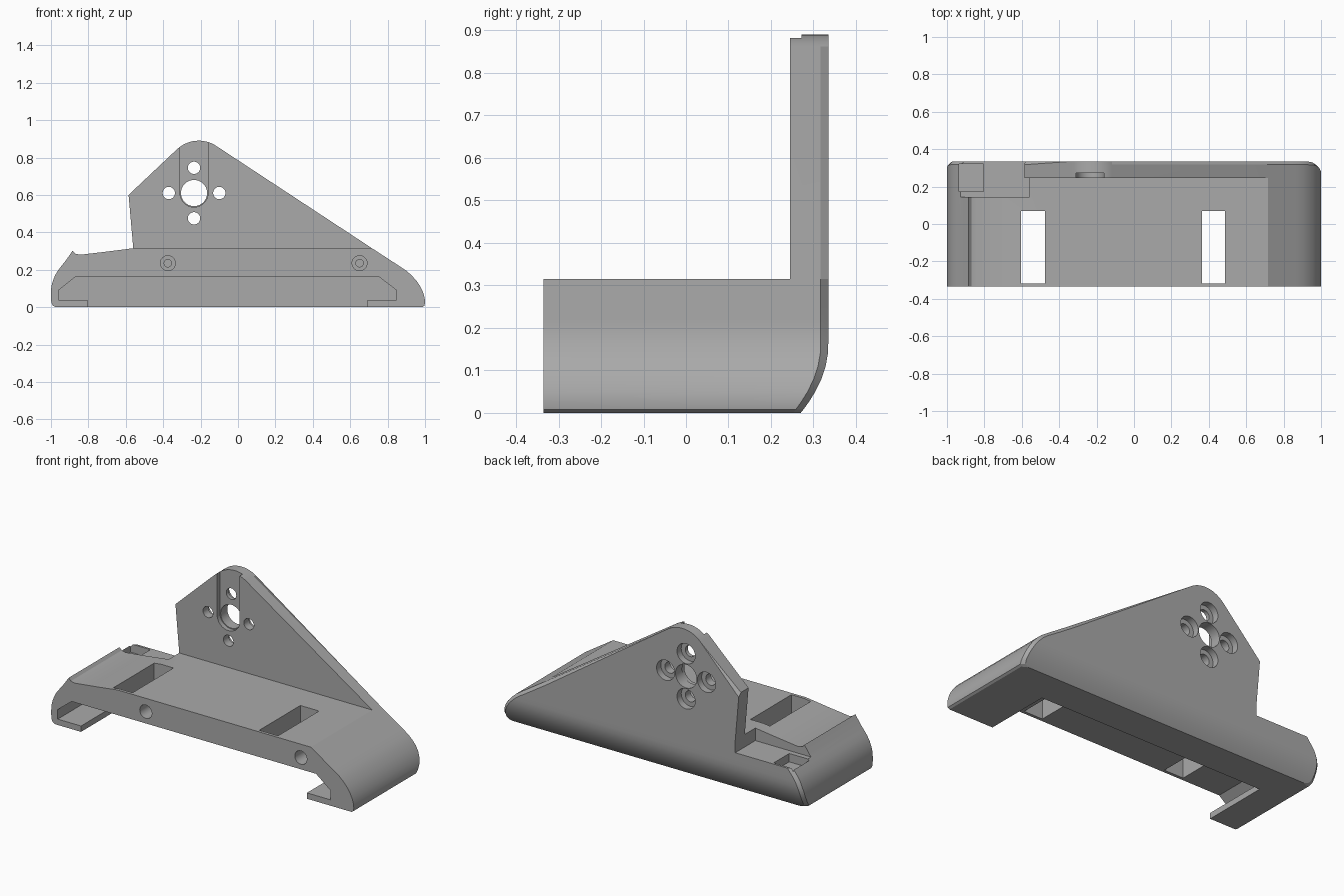
import bpy, bmesh, math

default = bpy.data.objects.get("Cube")
if default:
    bpy.data.objects.remove(default, do_unlink=True)

FRONT, BACK, WALL_FRONT = -0.335, 0.335, 0.245
DECK = 0.315
CHAMFER = 0.018
HUB_X, HUB_Z = -0.235, 0.61

grey = bpy.data.materials.new("plain grey")
grey.use_nodes = True
grey.diffuse_color = (0.4, 0.4, 0.4, 1)
grey.node_tree.nodes["Principled BSDF"].inputs["Base Color"].default_value = grey.diffuse_color


def make_object(name, bm):
    bmesh.ops.recalc_face_normals(bm, faces=bm.faces)
    mesh = bpy.data.meshes.new(name)
    bm.to_mesh(mesh)
    bm.free()
    mesh.materials.append(grey)
    obj = bpy.data.objects.new(name, mesh)
    bpy.context.collection.objects.link(obj)
    return obj


def loft(bm, rings):
    """Skin a stack of closed rings and cap both ends."""
    loops = [[bm.verts.new(p) for p in ring] for ring in rings]
    for low, high in zip(loops, loops[1:]):
        for i in range(len(low)):
            j = (i + 1) % len(low)
            bm.faces.new((low[i], low[j], high[j], high[i]))
    bm.faces.new(loops[0])
    bm.faces.new(loops[-1])


def prism(outline, y0, y1):
    """Extrude an (x, z) outline along y."""
    bm = bmesh.new()
    loft(bm, [[(x, y, z) for x, z in outline] for y in (y0, y1)])
    return bm


def box(x0, x1, z0, z1):
    return [(x0, z0), (x1, z0), (x1, z1), (x0, z1)]


def arc(x, z, radius, start=0, end=360, steps=40):
    count = steps if end - start == 360 else steps + 1
    angles = [math.radians(start + (end - start) * i / steps) for i in range(count)]
    return [(x + radius * math.cos(a), z + radius * math.sin(a)) for a in angles]


def combine(target, other, operation):
    mod = target.modifiers.new("combine", "BOOLEAN")
    mod.operation = operation
    mod.solver = "EXACT"
    mod.object = other
    bpy.context.view_layer.objects.active = target
    bpy.ops.object.modifier_apply(modifier=mod.name)
    bpy.data.objects.remove(other, do_unlink=True)


def cut(target, outline, y0, y1):
    cutter = make_object("cutter", prism(outline, y0, y1))
    cutter.hide_render = True
    combine(target, cutter, "DIFFERENCE")


# Base: horizontal sections (height, right end, left end), rounded under the back
sections = [
    (0, -0.975, 0.985), (0.008, -0.99, 0.997), (0.025, -0.998, 1), (0.05, -1, 0.998),
    (0.08, -1, 0.989), (0.11, -0.998, 0.975), (0.14, -0.99, 0.955), (0.17, -0.978, 0.928),
    (0.195, -0.963, 0.9), (0.22, -0.944, 0.862), (0.25, -0.92, 0.816), (DECK, -0.875, 0.716),
]


def inset(i, side):
    """Sideways width of the chamfer for the local slope of the end."""
    a, b = sections[max(i - 1, 0)], sections[min(i + 1, len(sections) - 1)]
    dx, dz = b[side] - a[side], b[0] - a[0]
    return CHAMFER * min(math.hypot(dx, dz) / dz, 2)


rings = []
for i, (z, xr, xl) in enumerate(sections):
    back = BACK - 0.065 * max(0, 1 - z / 0.16) ** 2
    rings.append([(xr, FRONT, z), (xl, FRONT, z), (xl, back - CHAMFER, z),
                  (xl - inset(i, 2), back, z), (xr + inset(i, 1), back, z),
                  (xr, back - CHAMFER, z)])
bm = bmesh.new()
loft(bm, rings)
body = make_object("bracket_body", bm)

# Dished top at the right end, leaving a low ridge
cut(body, [(-0.885, 0.4), (-0.885, 0.302), (-0.87, 0.286), (-0.845, 0.28), (-0.7, 0.297),
           (-0.56, DECK), (-0.56, 0.4)], -0.5, 0.5)

# Corner recess with a square pocket in its floor
cut(body, box(-1.1, -0.56, 0.24, 0.4), 0.145, 0.5)
cut(body, box(-0.935, -0.805, 0.19, 0.4), 0.175, 0.322)

# Front cavity, open below between the two end lips
cut(body, [(-0.957, 0.035), (0.845, 0.035), (0.845, 0.092), (0.75, 0.165),
           (-0.865, 0.165), (-0.957, 0.092)], -0.5, 0.07)
cut(body, box(-0.803, 0.69, -0.1, 0.1), -0.5, 0.07)

# Rectangular slots through the deck
for left, right in ((-0.603, -0.475), (0.363, 0.487)):
    cut(body, box(left, right, 0.1, 0.4), -0.317, 0.07)

# Stepped screw holes in the front
for x in (-0.375, 0.65):
    cut(body, arc(x, 0.235, 0.04), -0.5, -0.15)
    cut(body, arc(x, 0.235, 0.02), -0.2, 0.05)

# Upright wall with a rounded peak and a chamfered back edge
outline = [(-0.56, DECK), (0.716, DECK)] + arc(-0.21, 0.72, 0.17, 57, 135, 16) + [(-0.585, 0.6)]
bm = prism(outline, WALL_FRONT, BACK)
rim = []
for edge in bm.edges:
    a, b = edge.verts
    on_back = min(a.co.y, b.co.y) > BACK - 0.001
    if on_back and max(a.co.z, b.co.z) > 0.61:
        rim.append(edge)
bmesh.ops.bevel(bm, geom=rim, offset=CHAMFER, segments=1, affect="EDGES")
wall = make_object("upright_wall", bm)

# Vertical channel, centre bore and four counterbored holes
cut(wall, arc(HUB_X, HUB_Z, 0.075, 180, 360, 24) + [(HUB_X + 0.075, 1), (HUB_X - 0.075, 1)],
    0.1, 0.272)
cut(wall, arc(HUB_X, HUB_Z, 0.07), 0.1, 0.5)
for x, z in arc(HUB_X, HUB_Z, 0.135, steps=4):
    cut(wall, arc(x, z, 0.033), 0.1, 0.5)
    cut(wall, arc(x, z, 0.06), 0.295, 0.5)

combine(body, wall, "UNION")

# Smooth the curved faces and keep hard edges crisp
bpy.ops.object.select_all(action="DESELECT")
body.select_set(True)
bpy.context.view_layer.objects.active = body
bpy.ops.object.shade_smooth_by_angle(angle=math.radians(25))
